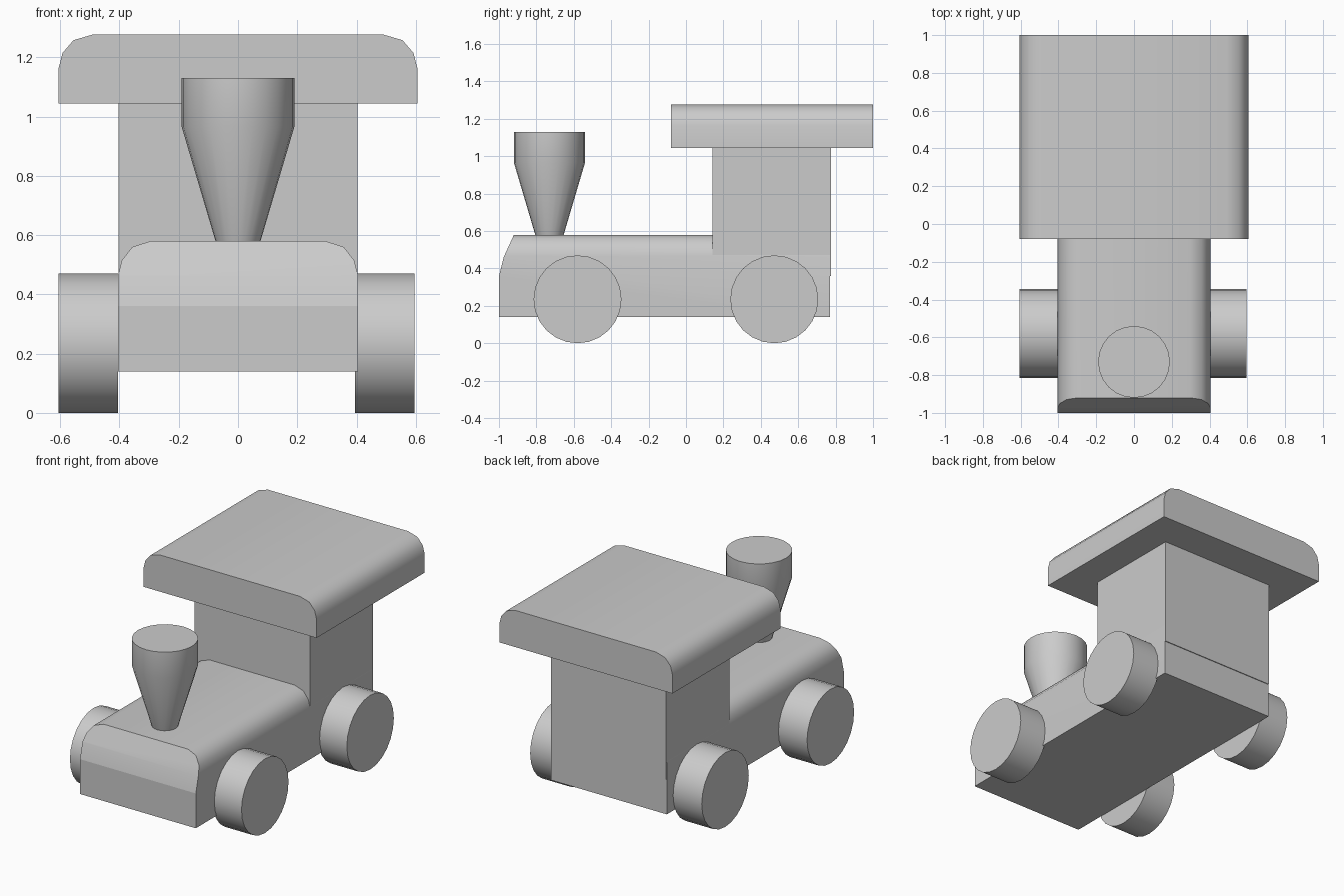
import bpy, bmesh
from math import radians, cos, sin, tau
from mathutils import Vector

if "Cube" in bpy.data.objects:
    bpy.data.objects.remove(bpy.data.objects["Cube"])


def finish(bm, name, angle=42):
    bmesh.ops.recalc_face_normals(bm, faces=bm.faces)
    mesh = bpy.data.meshes.new(name)
    bm.to_mesh(mesh)
    bm.free()
    obj = bpy.data.objects.new(name, mesh)
    bpy.context.collection.objects.link(obj)
    bpy.ops.object.select_all(action='DESELECT')
    obj.select_set(True)
    bpy.context.view_layer.objects.active = obj
    bpy.ops.object.shade_smooth_by_angle(angle=radians(angle))
    return obj


def loft(sections):
    """Solid through rings of equal point count, capped at both ends."""
    bm = bmesh.new()
    rings = [[bm.verts.new(p) for p in s] for s in sections]
    n = len(rings[0])
    for a, b in zip(rings, rings[1:]):
        for i in range(n):
            j = (i + 1) % n
            bm.faces.new((a[i], a[j], b[j], b[i]))
    bm.faces.new(rings[0])
    bm.faces.new(rings[-1])
    return bm


def extrude_y(half, y0, y1):
    """Mirror a half profile (x, z) and extrude it along y."""
    profile = half + [(-x, z) for x, z in reversed(half)]
    return loft([[(x, y, z) for x, z in profile] for y in (y0, y1)])


# Engine body with rounded shoulders
bm = extrude_y([(0.405, 0.14), (0.405, 0.465), (0.392, 0.515),
                (0.357, 0.56), (0.295, 0.58)], -1.0, 0.77)

# Slanted nose, shaved off in two facets
nose = [(-1.0, 0.36), (-0.975, 0.46), (-0.92, 0.58)]
for (y0, z0), (y1, z1) in zip(nose, nose[1:]):
    bmesh.ops.bisect_plane(bm, geom=bm.verts[:] + bm.edges[:] + bm.faces[:],
                           plane_co=(0, y0, z0),
                           plane_no=Vector((0, -(z1 - z0), y1 - y0)),
                           clear_outer=True)
    bmesh.ops.holes_fill(bm, edges=[e for e in bm.edges if e.is_boundary])
for e in bm.edges:
    if all(abs(v.co.z - 0.36) < 1e-4 for v in e.verts):
        e.smooth = False
finish(bm, "engine_body")

# Cab
finish(extrude_y([(0.403, 0.36), (0.403, 1.05)], 0.142, 0.775), "cab")

# Roof
finish(extrude_y([(0.605, 1.045), (0.605, 1.165), (0.592, 1.215),
                  (0.555, 1.258), (0.49, 1.277)], -0.08, 1.0), "roof")

# Chimney
finish(loft([[(r * cos(tau * i / 24), -0.73 + r * sin(tau * i / 24), z)
              for i in range(24)]
             for r, z in ((0.073, 0.57), (0.19, 0.965), (0.19, 1.13))]),
       "chimney")

# Wheels
R = 0.235
for end, y in (("front", -0.58), ("rear", 0.472)):
    for side, x0, x1 in (("left", -0.605, -0.405), ("right", 0.395, 0.595)):
        finish(loft([[(x, y + R * cos(tau * i / 24), R + R * sin(tau * i / 24))
                      for i in range(24)] for x in (x0, x1)]),
               f"{end}_{side}_wheel")
